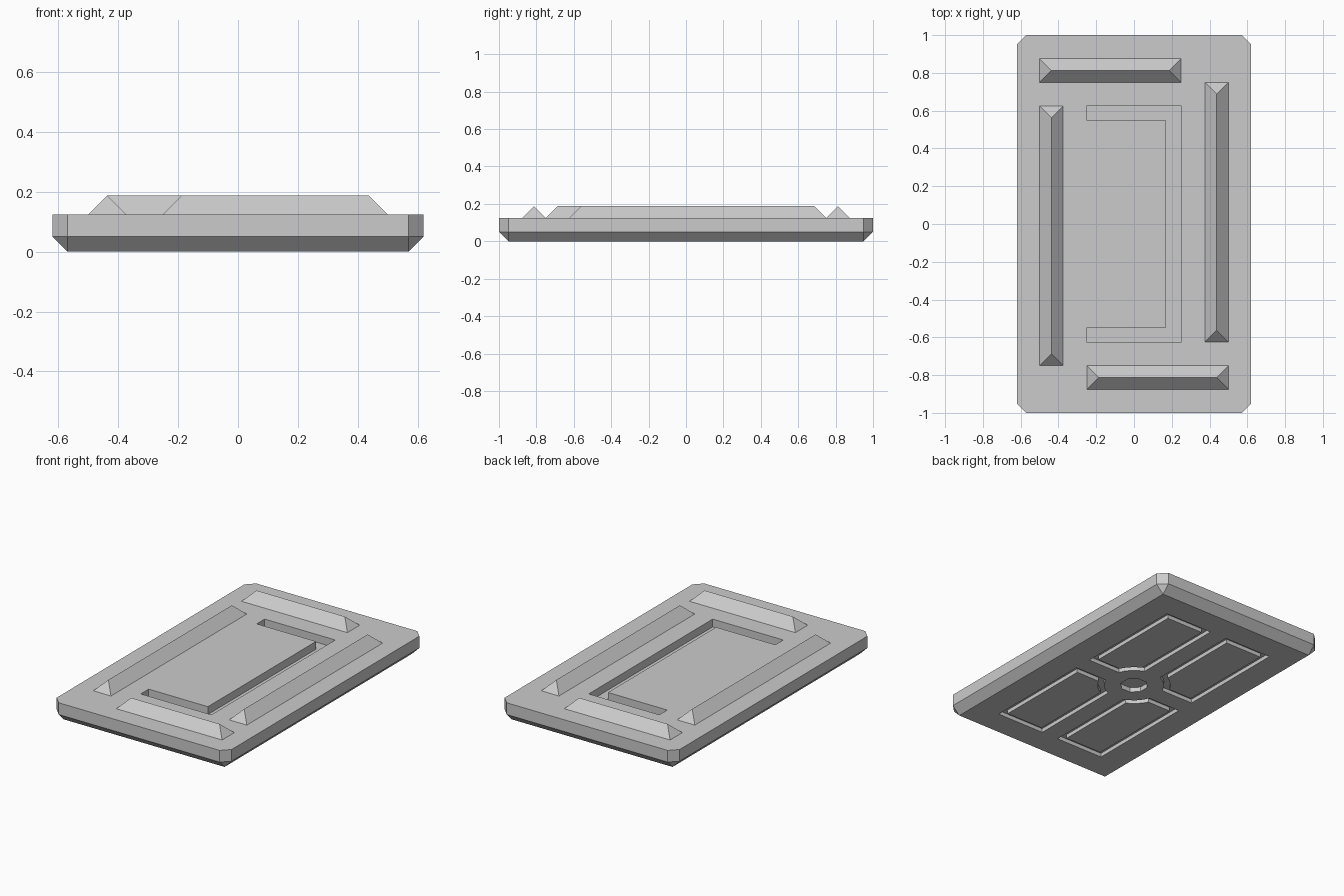
import bpy
import bmesh
from math import sin, cos, atan2, sqrt, pi, radians

cube = bpy.data.objects.get("Cube")
if cube:
    bpy.data.objects.remove(cube, do_unlink=True)

HALF_X, HALF_Y, BEVEL, TOP = 0.62, 1.0, 0.05, 0.125

grey = bpy.data.materials.new("stone_grey")
grey.use_nodes = True
grey.diffuse_color = (0.6, 0.6, 0.6, 1)
grey.node_tree.nodes["Principled BSDF"].inputs["Base Color"].default_value = (0.6, 0.6, 0.6, 1)


def make_object(name, bm):
    bmesh.ops.recalc_face_normals(bm, faces=bm.faces[:])
    mesh = bpy.data.meshes.new(name)
    bm.to_mesh(mesh)
    bm.free()
    mesh.materials.append(grey)
    obj = bpy.data.objects.new(name, mesh)
    bpy.context.collection.objects.link(obj)
    return obj


def hull(name, points):
    bm = bmesh.new()
    for p in points:
        bm.verts.new(p)
    bmesh.ops.convex_hull(bm, input=bm.verts[:])
    bmesh.ops.dissolve_limit(bm, angle_limit=radians(1), verts=bm.verts[:], edges=bm.edges[:])
    return make_object(name, bm)


def prism(bm, outline, low, high):
    rings = [[bm.verts.new((x, y, z)) for x, y in outline] for z in (low, high)]
    for ring in rings:
        bm.faces.new(ring)
    n = len(outline)
    for i in range(n):
        j = (i + 1) % n
        bm.faces.new((rings[0][i], rings[0][j], rings[1][j], rings[1][i]))


def loop_prism(bm, outer, inner, low, high):
    # Closed band between two outlines with matching point counts
    rings = [[bm.verts.new((x, y, z)) for x, y in pts]
             for pts, z in ((outer, low), (outer, high), (inner, high), (inner, low))]
    n = len(outer)
    for a in range(4):
        r, s = rings[a], rings[(a + 1) % 4]
        for i in range(n):
            j = (i + 1) % n
            bm.faces.new((r[i], r[j], s[j], s[i]))


def panel_outline(inset, sx, sy):
    # Rectangle with its inner corner cut away by an arc around the centre
    a, radius = 0.06 + inset, 0.18 + inset
    right, back = 0.4 - inset, 0.785 - inset
    start = atan2(a, sqrt(radius ** 2 - a ** 2))
    steps = 4
    pts = [(right, a), (right, back), (a, back)]
    for i in range(steps + 1):
        t = pi / 2 - start - (pi / 2 - 2 * start) * i / steps
        pts.append((radius * cos(t), radius * sin(t)))
    return [(x * sx, y * sy) for x, y in pts]


# Slab: clipped corners, chamfered underside
signs = [(sx, sy) for sx in (-1, 1) for sy in (-1, 1)]
points = []
for sx, sy in signs:
    points.append((sx * (HALF_X - BEVEL), sy * (HALF_Y - BEVEL), 0))
    for z in (BEVEL, TOP):
        points.append((sx * HALF_X, sy * (HALF_Y - BEVEL), z))
        points.append((sx * (HALF_X - BEVEL), sy * HALF_Y, z))
slab = hull("slab", points)

# Cutters: bracket channel on top, panel grooves and centre recess below
bm = bmesh.new()
e, w, y = 0.25, 0.08, 0.627
prism(bm, [(-e, -y), (e, -y), (e, y), (-e, y), (-e, y - w),
           (e - w, y - w), (e - w, w - y), (-e, w - y)], TOP - 0.05, TOP + 0.1)
for sx, sy in signs:
    loop_prism(bm, panel_outline(0, sx, sy), panel_outline(0.038, sx, sy), -0.1, 0.025)
prism(bm, [(0.083 * cos((k + 0.5) * pi / 4), 0.083 * sin((k + 0.5) * pi / 4))
           for k in range(8)], -0.1, 0.03)
cutter = make_object("groove_cutter", bm)
cutter.hide_render = True

mod = slab.modifiers.new("grooves", 'BOOLEAN')
mod.operation = 'DIFFERENCE'
mod.solver = 'EXACT'
mod.object = cutter
bpy.context.view_layer.objects.active = slab
bpy.ops.object.modifier_apply(modifier=mod.name)
bpy.data.objects.remove(cutter, do_unlink=True)


# Hipped ridges arranged as a pinwheel around the top
def ridge(name, x0, x1, y0, y1):
    h = 0.0625
    base = [(x, y, TOP) for x in (x0, x1) for y in (y0, y1)]
    crest = [(x0 + h, y0 + h, TOP + h), (x1 - h, y1 - h, TOP + h)]
    hull(name, base + crest)


for side, s in (("back_ridge", 1), ("front_ridge", -1)):
    xs, ys = sorted((-0.5 * s, 0.25 * s)), sorted((0.75 * s, 0.875 * s))
    ridge(side, *xs, *ys)
for side, s in (("left_ridge", 1), ("right_ridge", -1)):
    xs, ys = sorted((0.375 * s, 0.5 * s)), sorted((-0.625 * s, 0.75 * s))
    ridge(side, *xs, *ys)
